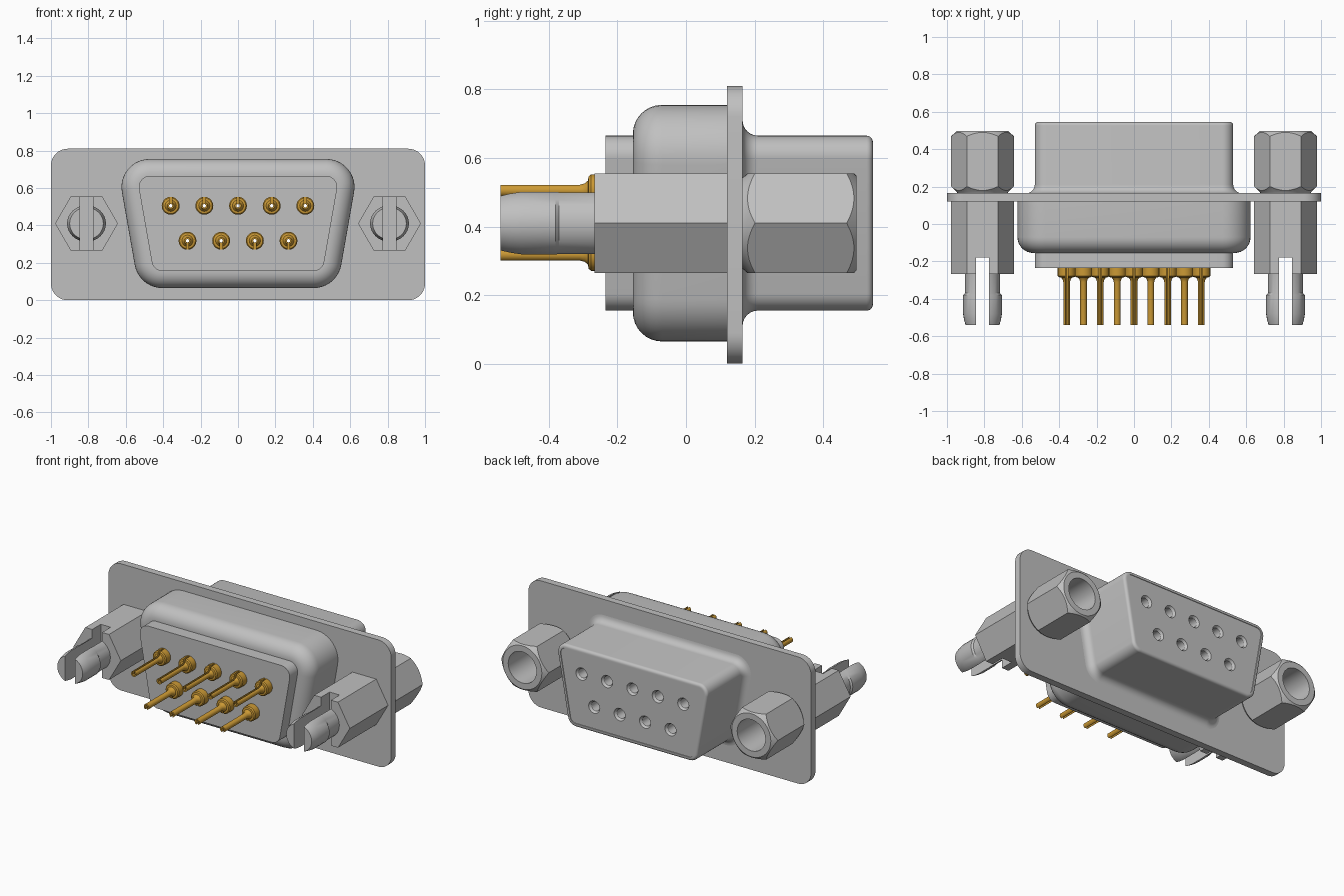
import bpy, bmesh, math

cube = bpy.data.objects.get("Cube")
if cube:
    bpy.data.objects.remove(cube, do_unlink=True)


def material(name, rgb):
    m = bpy.data.materials.new(name)
    m.use_nodes = True
    m.diffuse_color = (*rgb, 1)
    m.node_tree.nodes["Principled BSDF"].inputs["Base Color"].default_value = (*rgb, 1)
    return m


GREY = material("light grey metal", (0.53, 0.53, 0.53))
GOLD = material("gold contact", (0.60, 0.32, 0.035))


def loft(name, rings, mat=GREY):
    """Skin a list of equal-length point rings and cap both ends."""
    bm = bmesh.new()
    vr = [[bm.verts.new(p) for p in r] for r in rings]
    n = len(vr[0])
    for a, b in zip(vr, vr[1:]):
        for i in range(n):
            bm.faces.new((a[i], a[(i + 1) % n], b[(i + 1) % n], b[i]))
    bm.faces.new(vr[0])
    bm.faces.new(vr[-1][::-1])
    bmesh.ops.recalc_face_normals(bm, faces=bm.faces)
    me = bpy.data.meshes.new(name)
    bm.to_mesh(me)
    bm.free()
    me.materials.append(mat)
    ob = bpy.data.objects.new(name, me)
    bpy.context.collection.objects.link(ob)
    return ob


def turned(name, cx, cz, profile, n=24, mat=GREY):
    """Solid along y from (y, radius) or (y, x radius, z radius) steps."""
    rings = []
    for y, rx, *rest in profile:
        rz = rest[0] if rest else rx
        rings.append([(cx + rx * math.cos(math.tau * i / n), y,
                       cz + rz * math.sin(math.tau * i / n)) for i in range(n)])
    return loft(name, rings, mat)


def box(name, x0, x1, y0, y1, z0, z1):
    return loft(name, [[(x0, y, z0), (x1, y, z0), (x1, y, z1), (x0, y, z1)]
                       for y in (y0, y1)])


def d_solid(name, half, top, bottom, r, steps, slope=10, n=10):
    """Rounded D outline swept along y; steps are (y, outward offset)."""
    s = math.radians(slope)

    def centre_x(z):
        return half - (top - z) * math.tan(s) - r / math.cos(s)
    zt, zb = top - r, bottom + r
    corners = [(centre_x(zb), zb, -90, -slope), (centre_x(zt), zt, -slope, 90)]
    rings = []
    for y, d in steps:
        right = []
        for cx, cz, a0, a1 in corners:
            for i in range(n + 1):
                a = math.radians(a0 + (a1 - a0) * i / n)
                right.append((cx + (r + d) * math.cos(a), y, cz + (r + d) * math.sin(a)))
        rings.append(right + [(-x, yy, z) for x, yy, z in reversed(right)])
    return loft(name, rings)


def boolean(ob, cutter, op='DIFFERENCE'):
    bpy.context.view_layer.objects.active = ob
    m = ob.modifiers.new("cut", 'BOOLEAN')
    m.operation, m.object, m.solver = op, cutter, 'EXACT'
    bpy.ops.object.modifier_apply(modifier=m.name)


def remove(*obs):
    for o in obs:
        bpy.data.objects.remove(o, do_unlink=True)


def quarter(n=6):
    return [math.radians(90 * i / n) for i in range(n + 1)]


# Mounting flange
flange = d_solid("flange", 1.0, 0.81, 0.0, 0.09, [(0.12, 0), (0.165, 0)], slope=0)

# Front shell with a large rounded edge
R = 0.085
front_shell = d_solid("front_shell", 0.652, 0.755, 0.065, 0.15,
                      [(0.13, 0)] + [(-0.155 + R - R * math.sin(a), -R + R * math.cos(a))
                                     for a in quarter(8)])

# Insulator block behind the pins
insulator = d_solid("insulator", 0.542, 0.665, 0.155, 0.06, [(-0.235, 0), (-0.1, 0)])

# Mating shell: flared root fillet, straight wall, rounded rim
F, E = 0.045, 0.018
mating_shell = d_solid("mating_shell", 0.542, 0.665, 0.155, 0.06,
                       [(0.15, F)]
                       + [(0.165 + F - F * math.cos(a), F - F * math.sin(a)) for a in quarter()]
                       + [(0.545 - E + E * math.sin(a), -E + E * math.cos(a)) for a in quarter()]
                       + [(0.545, -0.024), (0.542, -0.025)])

# Contact positions: five above, four below
contacts = [(-0.36 + 0.18 * i, 0.505, 1) for i in range(5)]
contacts += [(-0.27 + 0.18 * i, 0.318, -1) for i in range(4)]

for k, (x, z, side) in enumerate(contacts, 1):
    # Socket hole with a countersink and a fine through bore
    hole = turned("hole_cutter", x, z, [(-0.4, 0.009), (0.2, 0.009), (0.201, 0.03),
                                        (0.528, 0.03), (0.56, 0.052)], 20)
    for part in (flange, front_shell, insulator, mating_shell):
        boolean(part, hole)
    remove(hole)
    # Slotted tubular pin with a collar
    pin = turned(f"pin_{k}", x, z, [(-0.22, 0.048), (-0.277, 0.048), (-0.284, 0.042),
                                    (-0.286, 0.03), (-0.295, 0.022), (-0.31, 0.018),
                                    (-0.541, 0.018)], 20, GOLD)
    bore = turned("bore_cutter", x, z, [(-0.6, 0.009), (-0.1, 0.009)], 12)
    z0, z1 = sorted((z, z + side * 0.07))
    slot = box("slot_cutter", x - 0.006, x + 0.006, -0.6, -0.236, z0, z1)
    boolean(pin, bore)
    boolean(pin, slot)
    remove(bore, slot)

# Hex hardware on each side
HZ, HR = 0.41, 0.168
for side, sx in (("left", 1), ("right", -1)):
    x = 0.81 * sx
    # Standoff and split, barbed post share one slot
    standoff = turned(f"{side}_standoff", x, HZ, [(-0.267, HR), (0.13, HR)], 6)
    post = turned(f"{side}_post", x, HZ, [(-0.2, 0.094, 0.097), (-0.37, 0.094, 0.097),
                                          (-0.38, 0.104, 0.097), (-0.48, 0.104, 0.097),
                                          (-0.515, 0.098, 0.092), (-0.541, 0.09, 0.086)], 32)
    slot = box("slot_cutter", x - 0.035, x + 0.035, -0.7, -0.18, 0.1, 0.7)
    boolean(standoff, slot)
    boolean(post, slot)
    remove(slot)
    # Chamfered hex nut with a threaded hole
    nut = turned(f"{side}_nut", x, HZ, [(0.16, HR), (0.497, HR)], 6)
    chamfer = turned("chamfer_cutter", x, HZ, [(0.15, 0.125), (0.172, 0.138), (0.205, 0.172),
                                               (0.465, 0.172), (0.497, 0.138), (0.51, 0.125)], 48)
    boolean(nut, chamfer, 'INTERSECT')
    bore = turned("bore_cutter", x, HZ, [(0.2, 0.1), (0.6, 0.1)], 32)
    boolean(nut, bore)
    remove(chamfer, bore)

# Smooth rounded surfaces while keeping crisp edges
for ob in bpy.context.collection.objects:
    if ob.type == 'MESH':
        bpy.ops.object.select_all(action='DESELECT')
        ob.select_set(True)
        bpy.context.view_layer.objects.active = ob
        bpy.ops.object.shade_smooth_by_angle(angle=math.radians(30))
